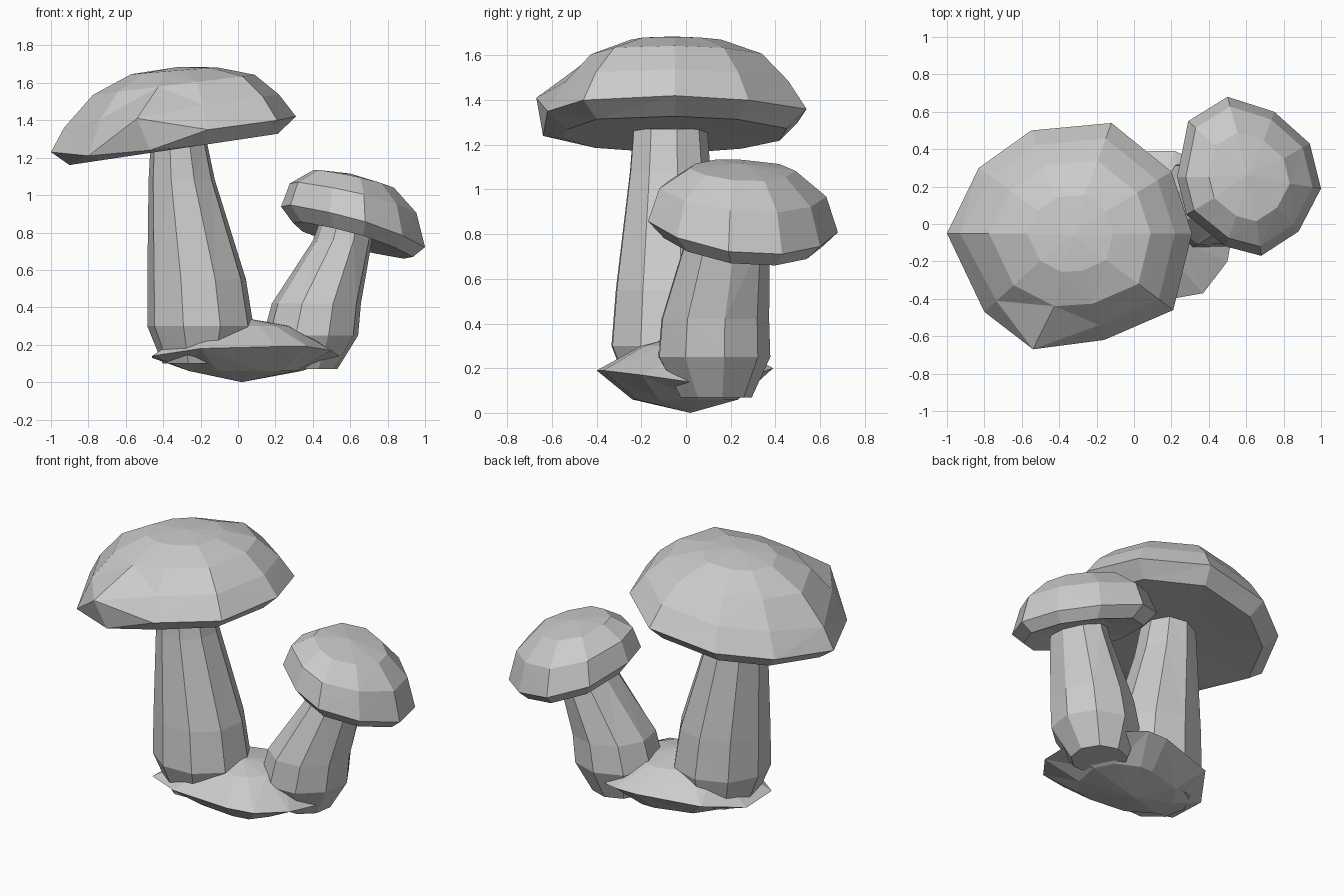
import bpy, bmesh, math

mat = bpy.data.materials.new("plain_grey")
mat.diffuse_color = (0.6, 0.6, 0.6, 1)


def loft(name, rings, bottom=None, top=None):
    """Skin equal-length point rings from bottom to top; close the ends with a fan or a flat face."""
    bm = bmesh.new()
    loops = [[bm.verts.new(p) for p in ring] for ring in rings]
    n = len(loops[0])
    for lo, hi in zip(loops, loops[1:]):
        for i in range(n):
            j = (i + 1) % n
            bm.faces.new((lo[i], lo[j], hi[j], hi[i]))
    for loop, tip in ((loops[0][::-1], bottom), (loops[-1], top)):
        if tip:
            v = bm.verts.new(tip)
            for i in range(n):
                bm.faces.new((loop[i], loop[(i + 1) % n], v))
        else:
            bm.faces.new(loop)
    bmesh.ops.triangulate(bm, faces=bm.faces[:])
    bmesh.ops.recalc_face_normals(bm, faces=bm.faces[:])
    me = bpy.data.meshes.new(name)
    bm.to_mesh(me)
    bm.free()
    me.materials.append(mat)
    ob = bpy.data.objects.new(name, me)
    bpy.context.collection.objects.link(ob)
    return ob


def shrink(outline, c, s, z, sx=0.0, sy=0.0):
    """Scaled copy of an outline laid on a tilted plane."""
    return [(c[0] + (p[0] - c[0]) * s, c[1] + (p[1] - c[1]) * s,
             z + sx * (p[0] - c[0]) * s + sy * (p[1] - c[1]) * s) for p in outline]


def stem(name, sections, n=9, start=0.2):
    rings = []
    for cx, cy, z, rx, ry in sections:
        rings.append([(cx + rx * 1.03 * math.cos(start + math.tau * i / n),
                       cy + ry * 1.03 * math.sin(start + math.tau * i / n), z) for i in range(n)])
    return loft(name, rings)


# large cap: rim outline, then rings scaled from it
rim = [(0.31, -0.05, 1.42), (0.20, 0.28, 1.40), (-0.12, 0.54, 1.36), (-0.55, 0.50, 1.30),
       (-0.83, 0.30, 1.26), (-1.0, -0.05, 1.23), (-0.80, -0.47, 1.21), (-0.47, -0.64, 1.24),
       (-0.16, -0.62, 1.35), (0.21, -0.46, 1.40)]
c = (-0.34, -0.05)
shoulder = shrink(rim, c, 0.86, 1.46, 0.14)
shoulder[5] = (-0.93, -0.05, 1.36)
shoulder[7] = (-0.54, -0.67, 1.41)   # bulge over the front rim
loft("large_cap",
     [shrink(rim, c, 0.4, 1.25, 0.15), shrink(rim, c, 0.85, 1.245, 0.15), rim, shoulder,
      shrink(rim, c, 0.66, 1.59, 0.125), shrink(rim, c, 0.35, 1.665, 0.08)],
     top=(-0.32, -0.06, 1.685))

# small cap, tilted outwards
rim = [(1.0, 0.19), (0.94, 0.43), (0.75, 0.60), (0.50, 0.68), (0.29, 0.55), (0.23, 0.25),
       (0.28, 0.05), (0.49, -0.12), (0.68, -0.17), (0.88, -0.04)]
c = (0.62, 0.25)
loft("small_cap",
     [shrink(rim, c, s, z, sx, sy) for s, z, sx, sy in (
         (0.4, 0.79, -0.29, -0.12), (0.83, 0.755, -0.29, -0.12), (1.0, 0.825, -0.29, -0.12),
         (0.88, 0.98, -0.24, -0.10), (0.56, 1.085, -0.22, -0.07))],
     top=(0.60, 0.26, 1.115))

# stems
stem("large_stem", [(-0.2, -0.06, 0.10, 0.20, 0.20), (-0.2, -0.07, 0.30, 0.28, 0.27),
                    (-0.22, -0.07, 0.55, 0.26, 0.25), (-0.30, -0.075, 1.08, 0.175, 0.18),
                    (-0.315, -0.075, 1.27, 0.15, 0.165)])
stem("small_stem", [(0.37, 0.13, 0.07, 0.16, 0.16), (0.39, 0.12, 0.25, 0.25, 0.25),
                    (0.42, 0.125, 0.42, 0.235, 0.24), (0.56, 0.18, 0.76, 0.155, 0.19),
                    (0.58, 0.19, 0.86, 0.14, 0.18)])

# dished base joining both stems
rim = [(0.55, 0.08, 0.13), (0.50, -0.20, 0.17), (0.37, -0.37, 0.19), (0.20, -0.40, 0.19),
       (-0.20, -0.36, 0.18), (-0.46, -0.20, 0.14), (-0.46, 0.05, 0.13), (-0.30, 0.28, 0.18),
       (0.08, 0.39, 0.20), (0.22, 0.39, 0.20), (0.45, 0.28, 0.16)]
c = (0.03, 0.0)
loft("base", [shrink(rim, c, 0.6, 0.06), rim, shrink(rim, c, 0.5, 0.30)],
     bottom=(0.02, 0.02, 0.0), top=(0.05, -0.05, 0.34))
